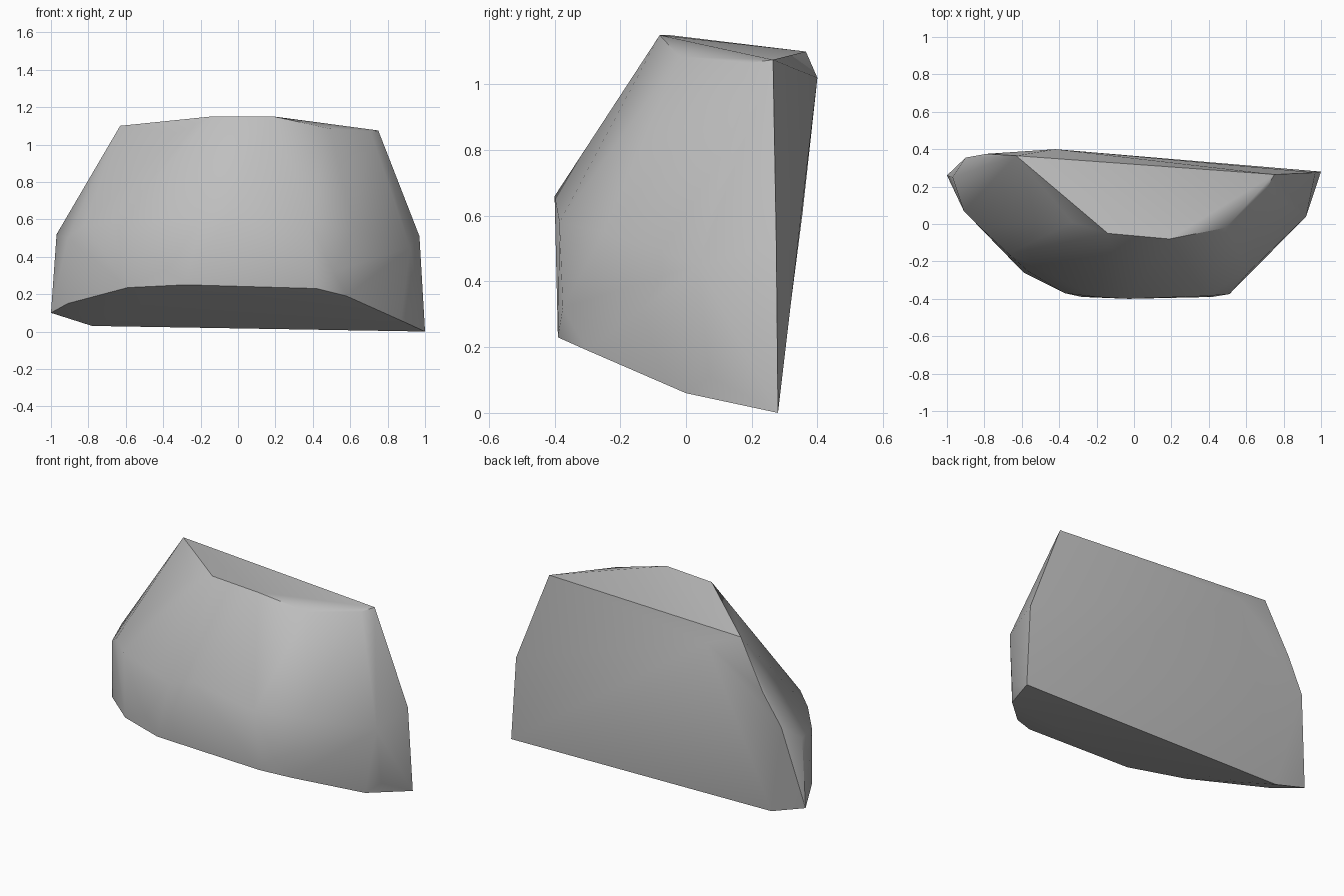
import bpy
import bmesh
from math import radians

default_cube = bpy.data.objects.get("Cube")
if default_cube:
    bpy.data.objects.remove(default_cube, do_unlink=True)


def make_material(name, color):
    material = bpy.data.materials.new(name)
    material.use_nodes = True
    material.diffuse_color = color
    shader = material.node_tree.nodes["Principled BSDF"]
    shader.inputs["Base Color"].default_value = color
    shader.inputs["Roughness"].default_value = .9
    return material


def make_boulder(name, outlines, material):
    """Wrap a stone skin around the stacked outlines."""
    bm = bmesh.new()
    for outline in outlines:
        for corner in outline:
            bm.verts.new(corner)
    hull = bmesh.ops.convex_hull(bm, input=bm.verts[:])
    loose = {v for v in hull["geom_interior"] + hull["geom_unused"]
             if isinstance(v, bmesh.types.BMVert)}
    bmesh.ops.delete(bm, geom=list(loose), context="VERTS")
    # merge the triangles of the broad cut planes
    bmesh.ops.dissolve_limit(bm, angle_limit=radians(2),
                             verts=bm.verts[:], edges=bm.edges[:])
    bmesh.ops.recalc_face_normals(bm, faces=bm.faces[:])
    mesh = bpy.data.meshes.new(name)
    bm.to_mesh(mesh)
    bm.free()
    mesh.materials.append(material)
    boulder = bpy.data.objects.new(name, mesh)
    bpy.context.collection.objects.link(boulder)
    return boulder


# Sloping crown, with the split corner behind it
crown = [(-.63, .365, 1.1), (-.33, .01, 1.06), (-.14, -.05, 1.15),
         (.19, -.08, 1.15), (.49, -.02, 1.085), (.71, .19, 1.065),
         (.75, .265, 1.075), (-.42, .4, 1.02), (-.79, .375, .8)]

# Widest belt, from the back left round the front to the back right
belt = [(-.9, .355, .61), (-.97, .25, .52), (-.91, .07, .5),
        (-.82, -.02, .57), (-.67, -.16, .58), (-.57, -.25, .5),
        (-.2, -.39, .6), (-.03, -.4, .66), (.38, -.385, .58),
        (.62, -.25, .55), (.92, .04, .45), (.97, .275, .51)]

# Lower front, where the blunt nose turns under
nose = [(-.37, -.37, .34), (-.28, -.39, .25), (.42, -.39, .23),
        (.51, -.375, .32)]

# Slanting underside
base = [(-1, .26, .1), (-.91, .07, .15), (-.59, -.26, .235),
        (.58, -.3, .19), (.87, 0, .06), (.93, .07, .11),
        (1, .28, 0), (-.78, .28, .03)]

stone = make_material("grey stone", (.52, .52, .52, 1))
boulder = make_boulder("boulder", [crown, belt, nose, base], stone)

# Soft faces with crisp breaks at the crown, back and underside
bpy.ops.object.select_all(action="DESELECT")
boulder.select_set(True)
bpy.context.view_layer.objects.active = boulder
bpy.ops.object.shade_smooth_by_angle(angle=radians(35))
